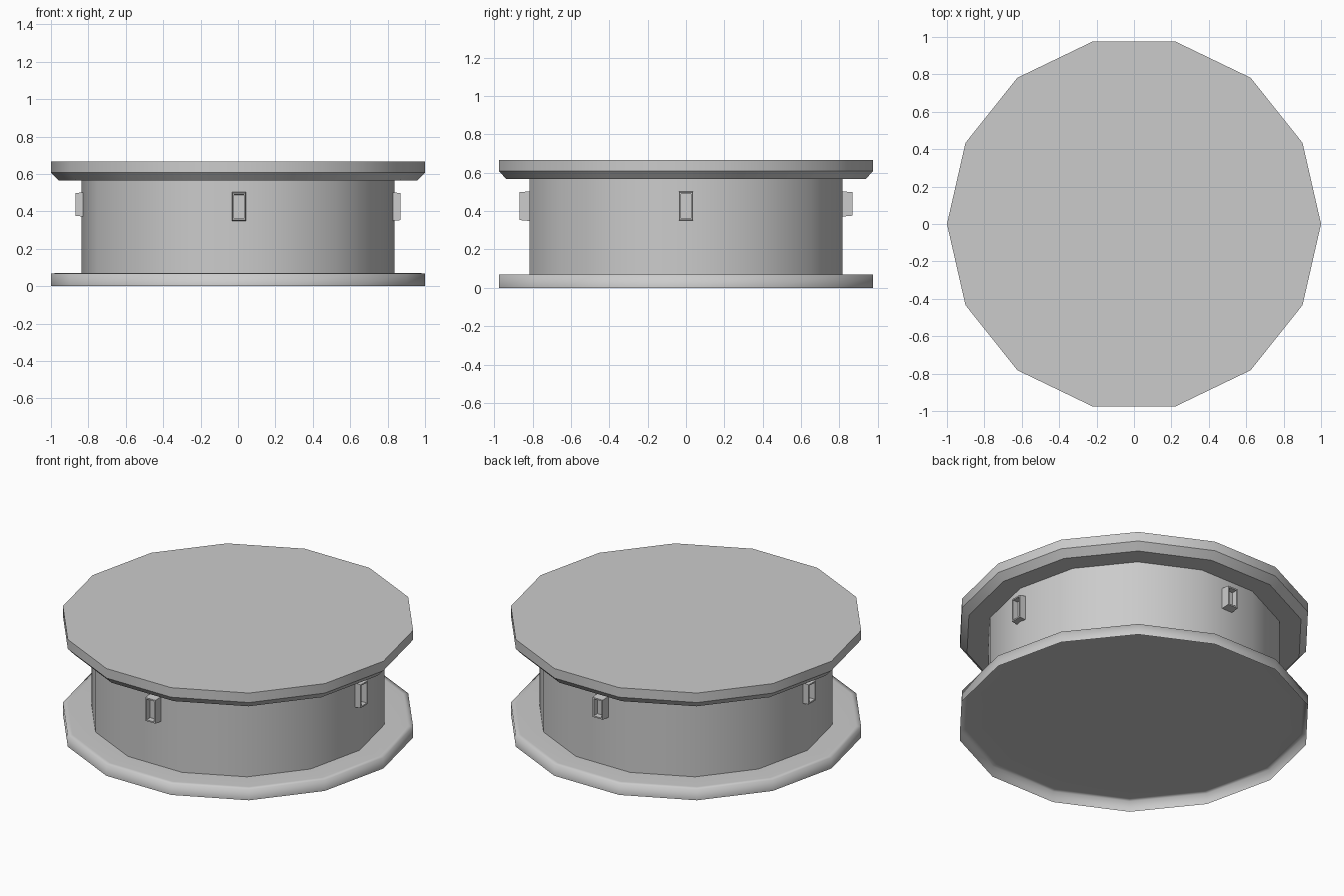
import bpy, bmesh, math
from mathutils import Matrix

if "Cube" in bpy.data.objects:
    bpy.data.objects.remove(bpy.data.objects["Cube"])

SIDES = 14


def finish(bm, name, angle=None):
    mesh = bpy.data.meshes.new(name)
    bm.to_mesh(mesh)
    bm.free()
    obj = bpy.data.objects.new(name, mesh)
    bpy.context.collection.objects.link(obj)
    if angle is not None:
        bpy.ops.object.select_all(action='DESELECT')
        obj.select_set(True)
        bpy.context.view_layer.objects.active = obj
        bpy.ops.object.shade_smooth_by_angle(angle=math.radians(angle))
    return obj


def lathe(name, profile, cap_bottom=False, cap_top=False, angle=30):
    """Revolve (radius, z) points listed bottom to top, with optional caps."""
    bm = bmesh.new()
    rings = [[bm.verts.new((r * math.cos(math.tau * i / SIDES),
                            r * math.sin(math.tau * i / SIDES), z))
              for i in range(SIDES)] for r, z in profile]
    if cap_bottom:
        bm.faces.new(rings[0][::-1])
    if cap_top:
        bm.faces.new(rings[-1])
    for a, b in zip(rings, rings[1:]):
        for i in range(SIDES):
            j = (i + 1) % SIDES
            bm.faces.new((a[i], a[j], b[j], b[i]))
    return finish(bm, name, angle)


def clip(name, turn, z0, z1, shift=0.0):
    """Tapered block on the drum wall with a recessed outer face."""
    bm = bmesh.new()
    bmesh.ops.create_cube(bm, size=1)
    for v in bm.verts:
        outer = v.co.x > 0
        inset = 0.006 if outer else 0
        y = math.copysign(0.037 - inset / 3, v.co.y) + shift
        z = z1 - inset if v.co.z > 0 else z0 + inset
        v.co = (0.868 if outer else 0.8, y, z)
    bm.normal_update()
    face = max(bm.faces, key=lambda f: f.calc_center_median().x)
    bmesh.ops.inset_region(bm, faces=[face], thickness=0.012)
    bmesh.ops.inset_region(bm, faces=[face], thickness=0.001, depth=-0.035)
    bm.transform(Matrix.Rotation(turn, 4, 'Z'))
    return finish(bm, name)


# Base flange: thin tray, open underneath, with a softly shaded rim
lathe("base_flange", [(1.0, 0.0), (1.0, 0.068), (0.97, 0.07), (0.837, 0.07)],
      angle=120)

# Drum wall, closed at the flange level
lathe("drum", [(0.837, 0.07), (0.837, 0.566)], cap_bottom=True)

# Top slab with chamfered lower edge
lathe("top_slab", [(0.96, 0.566), (1.0, 0.608), (1.0, 0.667)],
      cap_bottom=True, cap_top=True)

# Four clips round the drum; the back and left ones are shorter
for side, turn, z0, shift in (("right", 0, 0.347, 0), ("back", 1, 0.37, 0),
                              ("left", 2, 0.37, 0), ("front", 3, 0.347, 0.005)):
    clip("clip_" + side, turn * math.pi / 2, z0, 0.504, shift)
